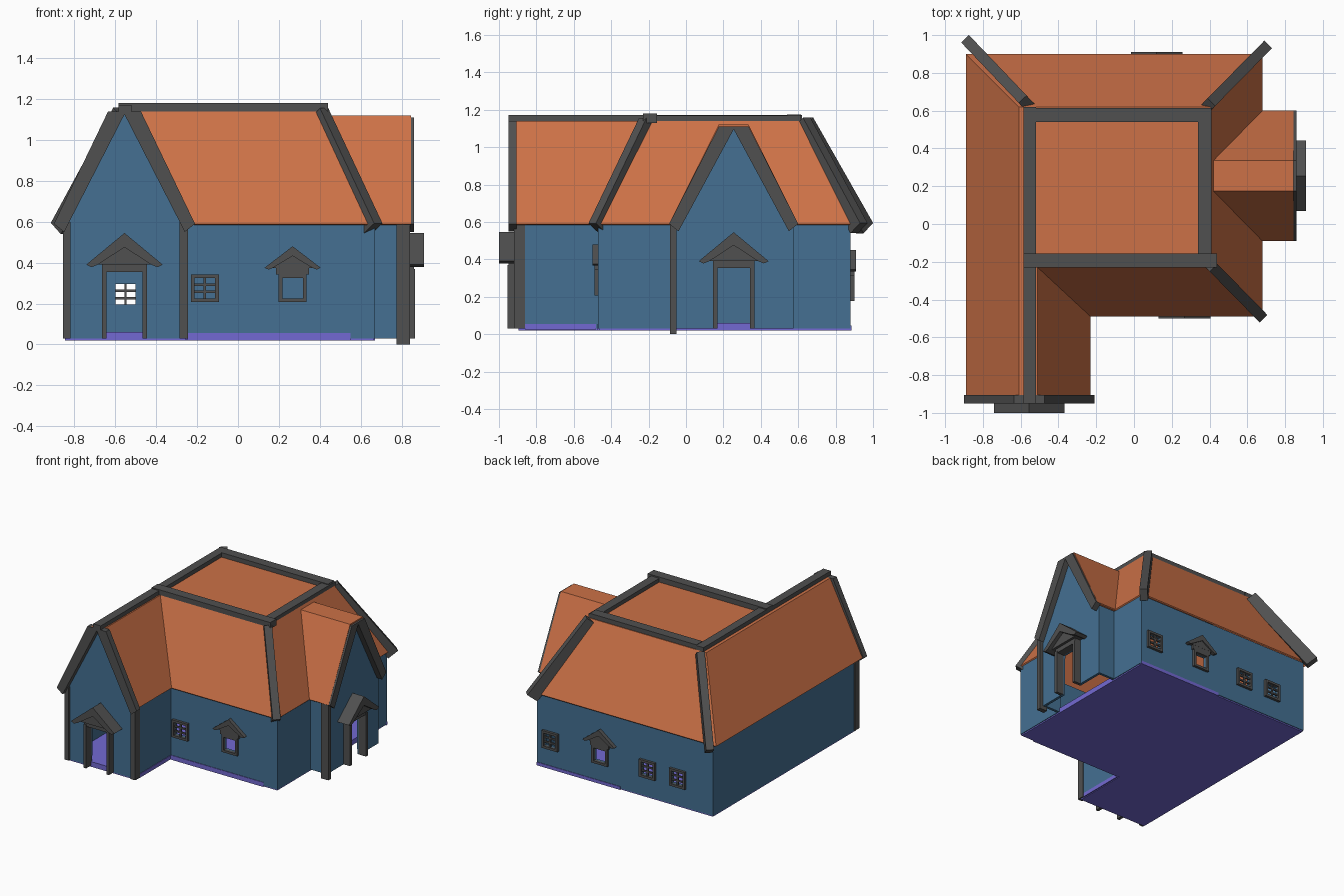
import bpy, bmesh, math
from mathutils import Matrix, Vector

if "Cube" in bpy.data.objects:
    bpy.data.objects.remove(bpy.data.objects["Cube"])


def material(name, rgb):
    m = bpy.data.materials.new(name)
    m.diffuse_color = (*rgb, 1)
    m.use_nodes = True
    m.node_tree.nodes["Principled BSDF"].inputs["Base Color"].default_value = m.diffuse_color
    return m


BLUE = material("wall blue", (0.058, 0.162, 0.288))
ORANGE = material("roof orange", (0.604, 0.165, 0.063))
GRAY = material("trim gray", (0.08, 0.08, 0.08))
PURPLE = material("floor purple", (0.171, 0.141, 0.644))


def finish(name, bm, mat):
    me = bpy.data.meshes.new(name)
    bm.to_mesh(me)
    bm.free()
    if mat:
        me.materials.append(mat)
    ob = bpy.data.objects.new(name, me)
    bpy.context.collection.objects.link(ob)
    return ob


def add_box(bm, x0, x1, y0, y1, z0, z1, M=Matrix()):
    S = Matrix.Diagonal((x1 - x0, y1 - y0, z1 - z0, 1))
    T = Matrix.Translation(((x0 + x1) / 2, (y0 + y1) / 2, (z0 + z1) / 2))
    bmesh.ops.create_cube(bm, size=1, matrix=M @ T @ S)


def add_prism(bm, profile, y0, y1, M=Matrix()):
    """Extrude an (x, z) profile from y0 to y1."""
    f = bm.faces.new([bm.verts.new(M @ Vector((x, y0, z))) for x, z in profile])
    r = bmesh.ops.extrude_face_region(bm, geom=[f])
    v = [e for e in r["geom"] if isinstance(e, bmesh.types.BMVert)]
    shift = M.to_3x3() @ Vector((0, y1 - y0, 0))
    bmesh.ops.translate(bm, verts=v, vec=shift)
    bm.normal_update()
    bmesh.ops.recalc_face_normals(bm, faces=bm.faces[:])


def boxes(name, mat, items, M=Matrix()):
    bm = bmesh.new()
    for b in items:
        add_box(bm, *b, M)
    return finish(name, bm, mat)


def prism(name, mat, profile, y0, y1, M):
    bm = bmesh.new()
    add_prism(bm, profile, y0, y1, M)
    return finish(name, bm, mat)


def place(x, y, turn):
    """Local frame on a wall: local -y points outward."""
    return Matrix.Translation((x, y, 0)) @ Matrix.Rotation(math.radians(turn), 4, 'Z')


def beam(name, a, b, w, h):
    a, b = Vector(a), Vector(b)
    d = (b - a).normalized()
    side = d.cross(Vector((0, 0, 1))).normalized()
    up = side.cross(d)
    M = Matrix((side, d, up)).transposed().to_4x4()
    M.translation = a
    return boxes(name, GRAY, [(-w / 2, w / 2, 0, (b - a).length, -h / 2, h / 2)], M)


FRONT, BACK, WING, BAY = -0.47, 0.88, -0.90, 0.81
wing_frame = place(-0.555, WING, 0)
bay_frame = place(BAY, 0.255, 90)
T, R, E = 1.14, 1.12, 0.59  # roof deck, bay ridge, eaves

# Walls: one outline with raised gables, given thickness inward
outline = [(-.85, WING), (-.25, WING), (-.25, FRONT), (.67, FRONT), (.67, -.06),
           (BAY, -.06), (BAY, .575), (.67, .575), (.67, BACK), (-.85, BACK)]
apexes = {0: (-.555, WING, 1.125), 5: (BAY, .255, 1.105)}
bm = bmesh.new()
low = [bm.verts.new((x, y, .03)) for x, y in outline]
high = [bm.verts.new((x, y, E)) for x, y in outline]
for i in range(len(outline)):
    j = (i + 1) % len(outline)
    ring = [low[i], low[j], high[j]]
    if i in apexes:
        ring.append(bm.verts.new(apexes[i]))
    bm.faces.new(ring + [high[i]])
walls = finish("walls", bm, BLUE)
sol = walls.modifiers.new("thickness", 'SOLIDIFY')
sol.thickness, sol.offset, sol.use_even_offset = 0.02, -1, True

cuts = bmesh.new()


# Barred or hooded window frames, each with an opening in the wall
def canopy(name, M, half, z0, z1, depth):
    t = half * 0.16
    bm = bmesh.new()
    add_prism(bm, [(-half, z0), (0, z1), (half, z0), (half * .86, z0 - t * .4),
                   (half * .7, z0), (0, z1 - (z1 - z0) * .45), (-half * .7, z0),
                   (-half * .86, z0 - t * .4)], -depth, 0.0, M)
    add_prism(bm, [(-half * .75, z0), (0, z1 - .02), (half * .75, z0)],
              -depth * .7, 0.0, M)
    finish(name, bm, GRAY)


def window(name, M, z, hooded):
    a, b = 0.068, 0.05
    bars = [(-a, -b, -.02, .005, z - a, z + a), (b, a, -.02, .005, z - a, z + a),
            (-b, b, -.02, .005, z - a, z - b), (-b, b, -.02, .005, z + b, z + a)]
    if hooded:
        canopy(name + "_canopy", M, 0.137, z + .1, z + .205, 0.03)
        bars.append((-.08, .08, -.02, 0, z + a, z + .1))
    else:
        bars.append((-.006, .006, -.012, 0, z - b, z + b))
        bars += [(-b, b, -.012, 0, z + s - .006, z + s + .006) for s in (-.018, .018)]
    boxes(name + "_frame", GRAY, bars, M)
    add_box(cuts, -b, b, -.06, .06, z - b, z + b, M)


window("front_barred_window", place(-.162, FRONT, 0), .275, False)
window("front_hooded_window", place(.267, FRONT, 0), .275, True)
for i, (x, hooded) in enumerate([(.55, False), (.12, True), (-.29, False), (-.55, False)]):
    window(f"back_window_{i + 1}", place(x, BACK, 180), .245, hooded)


# Doorways with posts, lintel and hood; gable verge boards above
def doorway(name, M, top):
    boxes(name + "_door_frame", GRAY,
          [(-.11, -.087, -.055, .01, .03, .37), (.087, .11, -.055, .01, .03, .37),
           (-.11, .11, -.05, .01, .355, .395)], M)
    canopy(name + "_door_canopy", M, .187, .39, .545, .10)
    add_box(cuts, -.088, .088, -.06, .06, .0, .357, M)
    prism(name + "_verge_boards", GRAY,
          [(-.345, E), (-.08, top), (.08, top), (.345, E), (.295, .55),
           (0, top - .015), (-.295, .55)], -.05, -.005, M)


doorway("wing", wing_frame, 1.14)
doorway("bay", bay_frame, 1.11)

cutter = finish("opening_cutter", cuts, None)
cutter.hide_render = True
cutter.hide_set(True)
boo = walls.modifiers.new("openings", 'BOOLEAN')
boo.operation, boo.solver, boo.object = 'DIFFERENCE', 'EXACT', cutter

# Corner posts
boxes("wing_corner_posts", GRAY, [(-.855, -.82, -.92, -.86, .03, .60),
                                  (-.285, -.245, -.92, -.86, .03, .60)])
boxes("bay_corner_post", GRAY, [(.775, .84, -.085, -.05, 0, .59)])

# Floor slabs, slightly proud of the walls in a few strips
boxes("floor", PURPLE, [(-.845, .665, -.465, .875, .02, .06),
                        (-.845, -.255, -.895, -.465, .02, .06),
                        (-.25, .55, -.474, -.46, .02, .055),
                        (-.05, .67, .87, .884, .02, .045),
                        (-.26, -.246, -.86, -.48, .025, .055)])

# Roof: flat deck, hipped slopes, front wing and side bay
P = dict(a=(-.61, -.94, T), b=(-.51, -.94, T), c=(-.51, -.23, T), d=(.41, -.23, T),
         e=(.41, .62, T), f=(-.61, .62, T), g=(-.89, -.94, E), h=(-.89, .90, E),
         i=(.68, .90, E), j=(.68, .60, E), k=(.42, .335, R), l=(.42, .175, R),
         m=(.68, -.09, E), n=(.68, -.49, E), o=(-.23, -.49, E), p=(-.23, -.94, E),
         q=(.845, -.09, E), r=(.845, .175, R), s=(.845, .335, R), t=(.845, .60, E))
bm = bmesh.new()
V = {key: bm.verts.new(co) for key, co in P.items()}
for face in ("abcdef", "gafh", "hfei", "iednmlkj", "ndco", "ocbp", "mqrl", "lrsk", "kstj"):
    f = bm.faces.new([V[c] for c in face])
    f.normal_update()
    if f.normal.z < 0:
        f.normal_flip()
roof = finish("roof", bm, ORANGE)
sol = roof.modifiers.new("thickness", 'SOLIDIFY')
sol.thickness, sol.offset = 0.012, -1

# Ridge beams around the flat deck and sloping hip beams
boxes("wing_ridge_beam", GRAY, [(-.585, -.52, -.95, .62, 1.125, 1.172)])
boxes("deck_beams", GRAY, [(-.52, .40, .54, .615, 1.13, 1.175),
                           (.34, .41, -.16, .615, 1.13, 1.17),
                           (-.585, .44, -.23, -.155, 1.13, 1.18)])
beam("back_left_hip_beam", (-.565, .635, 1.13), (-.87, .955, .567), .057, .09)
beam("back_right_hip_beam", (.385, .62, 1.13), (.685, .925, .567), .057, .09)
beam("front_right_hip_beam", (.395, -.205, 1.13), (.66, -.475, .567), .057, .09)
